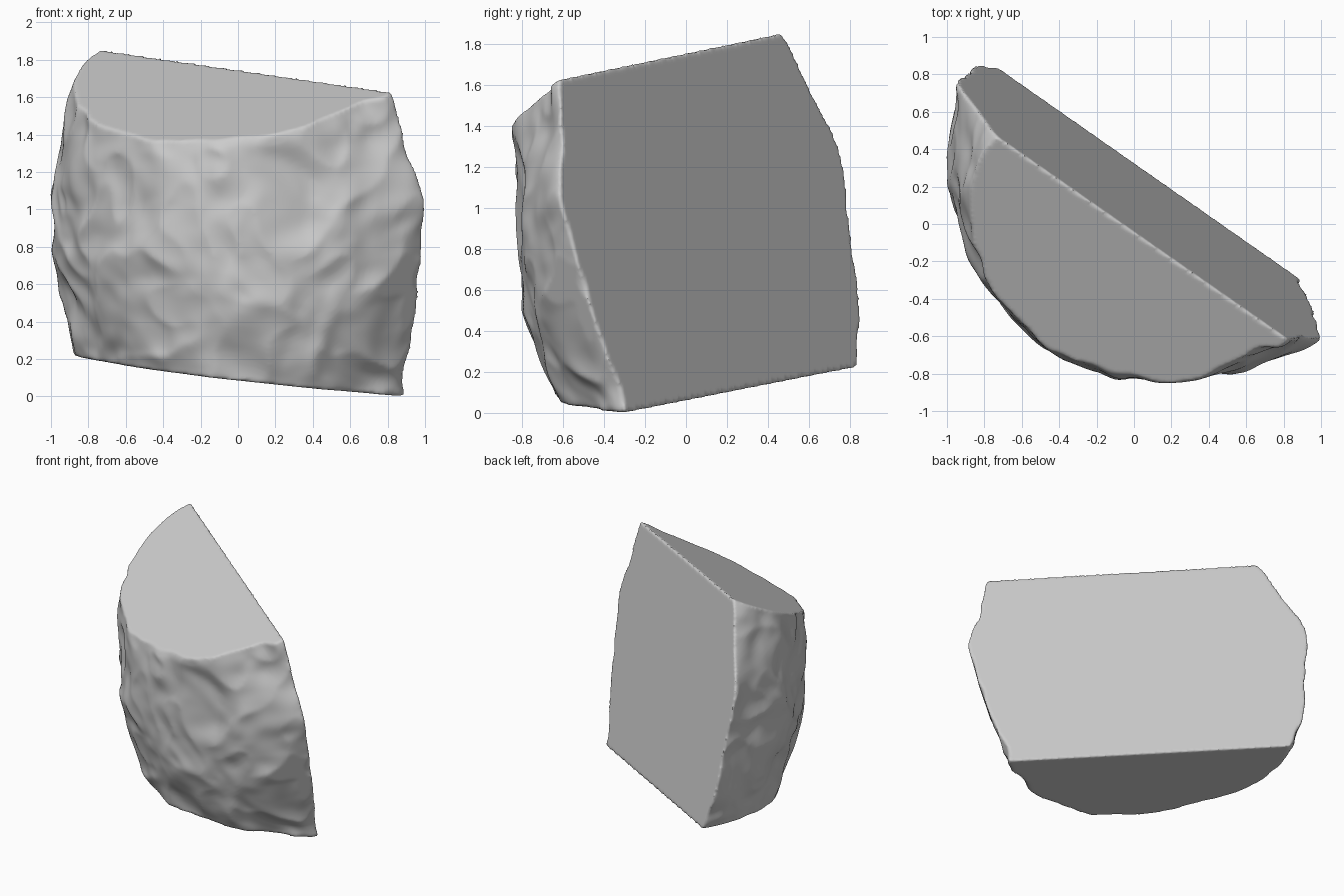
import bpy, bmesh
from mathutils import Vector, noise

if "Cube" in bpy.data.objects:
    bpy.data.objects.remove(bpy.data.objects["Cube"])

# Horizontal outlines of the rough front skin (right-back, round the front, left-back)
LEVELS = [
    (-0.1, [(.90, -.10), (.86, -.27), (.62, -.42), (.32, -.55), (0, -.56), (-.30, -.46),
            (-.54, -.23), (-.70, .10), (-.76, .45), (-.63, .75), (-.50, .84)]),
    (0.5, [(.97, -.15), (.98, -.42), (.77, -.62), (.37, -.76), (0, -.77), (-.35, -.66),
           (-.68, -.37), (-.87, .05), (-.94, .45), (-.84, .81), (-.68, .97)]),
    (1.0, [(1.0, -.40), (.98, -.59), (.75, -.71), (.40, -.80), (.05, -.82), (-.40, -.70),
           (-.75, -.37), (-.93, .0), (-.98, .45), (-.90, .79), (-.79, .95)]),
    (1.4, [(.92, -.45), (.89, -.61), (.68, -.70), (.40, -.79), (.12, -.82), (-.35, -.71),
           (-.70, -.40), (-.88, -.09), (-.94, .30), (-.90, .69), (-.75, .87)]),
    (1.95, [(.72, -.40), (.71, -.58), (.58, -.66), (.38, -.74), (.10, -.77), (-.35, -.67),
            (-.63, -.40), (-.77, 0), (-.78, .23), (-.68, .39), (-.58, .58)]),
]

# Flat fracture planes: point, outward normal
CUTS = [
    ((.80, -.60, 1.63), (.58, .794, .181)),     # broad back face
    ((.80, -.60, 1.63), (-.165, -.422, .891)),  # sloping top
    ((.87, -.28, 0.0), (-.11, .04, -1.0)),      # tilted underside
    ((.98, -.445, .5), (.66, -.75, -.30)),      # small facet low on the right
]
NU, NV = 230, 150


def spline(pts, t):
    """Catmull-Rom point at t in 0..1"""
    s = t * (len(pts) - 1)
    i = min(int(s), len(pts) - 2)
    f = s - i
    p1, p2 = pts[i], pts[i + 1]
    p0 = pts[i - 1] if i else p1 * 2 - p2
    p3 = pts[i + 2] if i + 2 < len(pts) else p2 * 2 - p1
    return 0.5 * (2 * p1 + (p2 - p0) * f + (2 * p0 - 5 * p1 + 4 * p2 - p3) * f * f
                  + (3 * p1 - p0 - 3 * p2 + p3) * f ** 3)


def roughness(p):
    """Broad lumps, soft chipped ledges and a little grain"""
    q = p + 0.10 * noise.noise_vector(p * 2.5)
    lumps = 0.034 * noise.noise(q * 3.4)
    ledges = -0.040 * abs(noise.noise(q * 4.0 + Vector((5, 2, 9)))) + 0.012
    grain = 0.010 * noise.noise(q * 8.0)
    return lumps + ledges + grain


# Rough skin lofted through the outlines
bm = bmesh.new()
outlines = [[Vector((x, y, z)) for x, y in pts] for z, pts in LEVELS]
columns = []
for u in range(NU):
    path = [spline(o, u / (NU - 1)) for o in outlines]
    col = []
    for v in range(NV):
        p = spline(path, v / (NV - 1))
        out = Vector((p.x - .15, p.y - .2, 0)).normalized()
        col.append(bm.verts.new(p + out * roughness(p)))
    columns.append(col)
for u in range(NU):
    a, b = columns[u], columns[(u + 1) % NU]
    for v in range(NV - 1):
        bm.faces.new((a[v], b[v], b[v + 1], a[v + 1]))
for k in (0, -1):
    bm.faces.new([c[k] for c in columns])
bmesh.ops.recalc_face_normals(bm, faces=bm.faces)

# Slice off each fracture plane and close it with a flat face
for co, no in CUTS:
    bmesh.ops.bisect_plane(bm, geom=bm.verts[:] + bm.edges[:] + bm.faces[:],
                           plane_co=co, plane_no=no, clear_outer=True)
    rim = [e for e in bm.edges if e.is_boundary]
    bmesh.ops.holes_fill(bm, edges=rim, sides=0)
bmesh.ops.triangulate(bm, faces=[f for f in bm.faces if len(f.verts) > 4])
bmesh.ops.recalc_face_normals(bm, faces=bm.faces)

# Stand it on the ground
low = min(v.co.z for v in bm.verts)
bmesh.ops.translate(bm, verts=bm.verts, vec=(0, 0, -low))

mesh = bpy.data.meshes.new("rock_chunk")
bm.to_mesh(mesh)
bm.free()
rock = bpy.data.objects.new("rock_chunk", mesh)
bpy.context.collection.objects.link(rock)
bpy.context.view_layer.objects.active = rock
rock.select_set(True)

# Even remesh and light smoothing give the softly worn edges
remesh = rock.modifiers.new("even_surface", 'REMESH')
remesh.mode = 'VOXEL'
remesh.voxel_size = 0.013
remesh.use_smooth_shade = True
worn = rock.modifiers.new("worn_edges", 'SMOOTH')
worn.factor = 0.5
worn.iterations = 3
